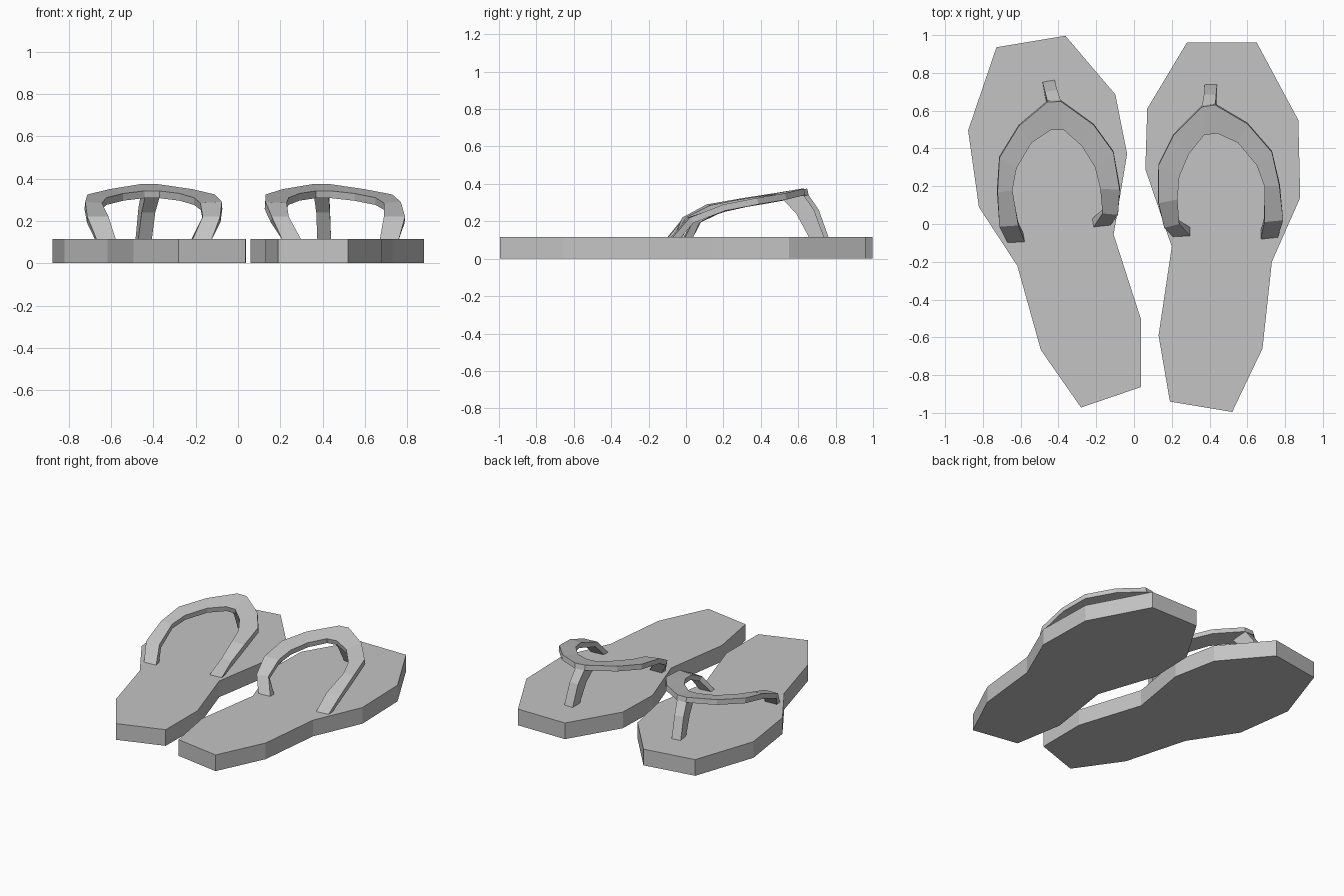
import bpy, bmesh, math
from mathutils import Matrix, Vector

cube = bpy.data.objects.get("Cube")
if cube:
    bpy.data.objects.remove(cube)

grey = bpy.data.materials.new("plain grey")
grey.use_nodes = True
COLOR = (0.55, 0.55, 0.55, 1)
grey.diffuse_color = COLOR
grey.node_tree.nodes["Principled BSDF"].inputs["Base Color"].default_value = COLOR

SOLE_TOP = 0.115
THICK = 0.035

# The right foot is the left one mirrored, turned a little and shifted
LEFT = Matrix.Identity(4)
RIGHT = (Matrix.Translation((0.07, 0.095, 0)) @ Matrix.Rotation(math.radians(9.4), 4, 'Z')
         @ Matrix.Scale(-1, 4, (1, 0, 0)))


def finish(name, bm, place):
    bm.transform(place)
    bmesh.ops.recalc_face_normals(bm, faces=bm.faces)
    mesh = bpy.data.meshes.new(name)
    bm.to_mesh(mesh)
    bm.free()
    mesh.materials.append(grey)
    bpy.context.collection.objects.link(bpy.data.objects.new(name, mesh))


def skin(name, rings, place):
    """Join a run of closed cross-sections and cap both ends."""
    bm = bmesh.new()
    loops = [[bm.verts.new(p) for p in ring] for ring in rings]
    for a, b in zip(loops, loops[1:]):
        n = len(a)
        for i in range(n):
            j = (i + 1) % n
            bm.faces.new((a[i], a[j], b[j], b[i]))
    bm.faces.new(loops[0])
    bm.faces.new(loops[-1])
    finish(name, bm, place)


# Sole outline
outline = [(.28, .96), (.65, .96), (.87, .55), (.88, .14), (.73, -.20), (.68, -.66),
           (.52, -.995), (.19, -.94), (.13, -.59), (.20, -.12), (.06, .29), (.07, .61)]
sole = [[(x, y, z) for x, y in outline] for z in (0, SOLE_TOP)]

# Strap edges from the outer tail, over the toe, to the inner tail
outer_xy = [(.76, -.075), (.79, .02), (.77, .20), (.73, .38), (.60, .53), (.43, .63),
            (.36, .62), (.21, .47), (.13, .31), (.13, .11), (.16, -.02), (.21, -.07)]
inner_xy = [(.67, -.085), (.69, .01), (.69, .20), (.65, .31), (.55, .43), (.44, .48),
            (.37, .47), (.29, .37), (.24, .25), (.23, .13), (.24, 0), (.30, -.065)]
outer_z = [.11, .22, .29, .325, .35, .375]
inner_z = [.11, .22, .285, .31, .33, .342]


def lift(points, heights):
    return [Vector((x, y, z)) for (x, y), z in zip(points, heights + heights[::-1])]


outer, inner = lift(outer_xy, outer_z), lift(inner_xy, inner_z)
mid = [(a + b) / 2 for a, b in zip(outer, inner)]
last = len(mid) - 1
strap = []
for i, (o, n) in enumerate(zip(outer, inner)):
    if i in (0, last):
        drop = Vector((0, 0.045, 0))
    else:
        along = (mid[i + 1] - mid[i]).normalized() + (mid[i] - mid[i - 1]).normalized()
        normal = along.cross(n - o).normalized()
        drop = normal * (-THICK if normal.z > 0 else THICK)
    strap.append([o, n, n + drop, o + drop])

# Toe post sections: left x, right x, back y and z, front y and z
sections = [(.375, .44, .66, .11, .74, .11), (.37, .435, .59, .24, .685, .26),
            (.36, .43, .52, .315, .625, .345)]
post = [[(x0, y0, z0), (x1, y0, z0), (x1, y1, z1), (x0, y1, z1)]
        for x0, x1, y0, z0, y1, z1 in sections]

for side, place in (("left", LEFT), ("right", RIGHT)):
    skin(side + "_sole", sole, place)
    skin(side + "_strap", strap, place)
    skin(side + "_toe_post", post, place)
